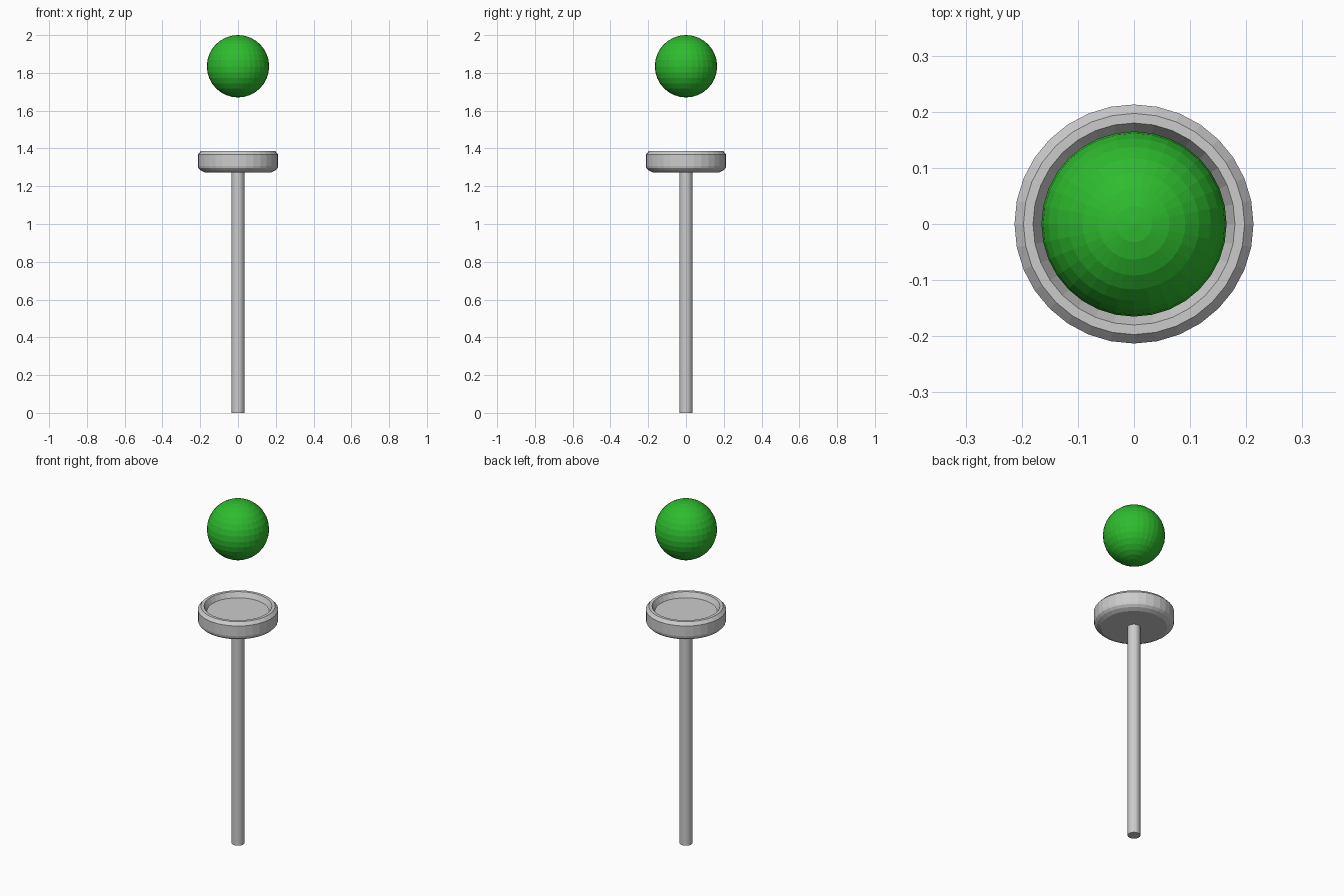
import bpy, bmesh, math

if "Cube" in bpy.data.objects:
    bpy.data.objects.remove(bpy.data.objects["Cube"])

SEGMENTS = 32


def lathe(name, profile):
    """Spin a closed (radius, z) profile around the z axis."""
    bm = bmesh.new()
    verts = [bm.verts.new((r, 0, z)) for r, z in profile]
    edges = [bm.edges.new(pair) for pair in zip(verts, verts[1:])]
    bmesh.ops.spin(bm, geom=verts + edges, cent=(0, 0, 0), axis=(0, 0, 1),
                   angle=math.tau, steps=SEGMENTS)
    bmesh.ops.remove_doubles(bm, verts=bm.verts, dist=1e-5)
    bmesh.ops.recalc_face_normals(bm, faces=bm.faces)
    mesh = bpy.data.meshes.new(name)
    bm.to_mesh(mesh)
    bm.free()
    obj = bpy.data.objects.new(name, mesh)
    bpy.context.collection.objects.link(obj)
    return obj


# Thin pole standing on the ground
POLE_TOP = 1.273
bpy.ops.mesh.primitive_cylinder_add(vertices=SEGMENTS, radius=0.034, depth=POLE_TOP,
                                    location=(0, 0, POLE_TOP / 2))
bpy.context.object.name = "pole"

# Round dish with a rounded underside, chamfered rim and shallow recess
lathe("dish", [(0, 1.273), (0.175, 1.273), (0.198, 1.284), (0.210, 1.296),
               (0.213, 1.308), (0.213, 1.368), (0.197, 1.386),
               (0.180, 1.386), (0.165, 1.357), (0, 1.357)])

# Green ball floating above the dish
bpy.ops.mesh.primitive_uv_sphere_add(segments=SEGMENTS, ring_count=16, radius=0.165,
                                     location=(0, 0, 1.835))
ball = bpy.context.object
ball.name = "ball"
green = bpy.data.materials.new("green")
green.diffuse_color = (0.027, 0.5, 0.027, 1)
green.use_nodes = True
green.node_tree.nodes["Principled BSDF"].inputs["Base Color"].default_value = green.diffuse_color
ball.data.materials.append(green)
